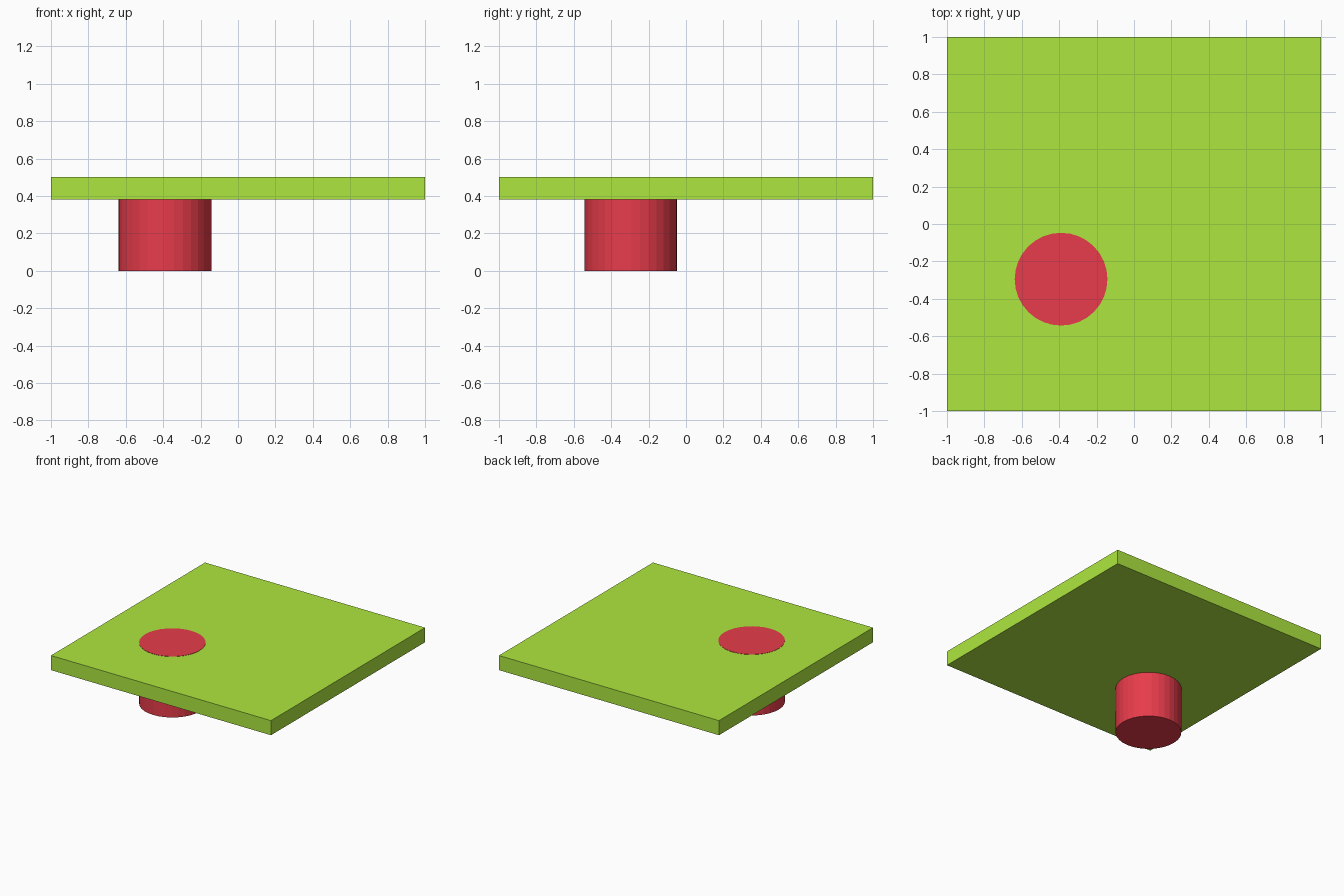
import bpy

if "Cube" in bpy.data.objects:
    bpy.data.objects.remove(bpy.data.objects["Cube"])


def paint(obj, name, color):
    mat = bpy.data.materials.new(name)
    mat.diffuse_color = (*color, 1.0)
    mat.use_nodes = True
    mat.node_tree.nodes["Principled BSDF"].inputs["Base Color"].default_value = mat.diffuse_color
    obj.data.materials.append(mat)


# Square slab
bpy.ops.mesh.primitive_cube_add(size=1, location=(0, 0, 0.44))
slab = bpy.context.object
slab.name = "slab"
slab.scale = (2.0, 2.0, 0.12)
paint(slab, "green", (0.42, 0.80, 0.05))

# Round peg passing through the slab, its cap just proud of the top
PEG_HEIGHT = 0.502
bpy.ops.mesh.primitive_cylinder_add(
    vertices=32, radius=0.248, depth=PEG_HEIGHT,
    location=(-0.39, -0.295, PEG_HEIGHT / 2))
peg = bpy.context.object
peg.name = "peg"
paint(peg, "red", (0.80, 0.045, 0.07))
